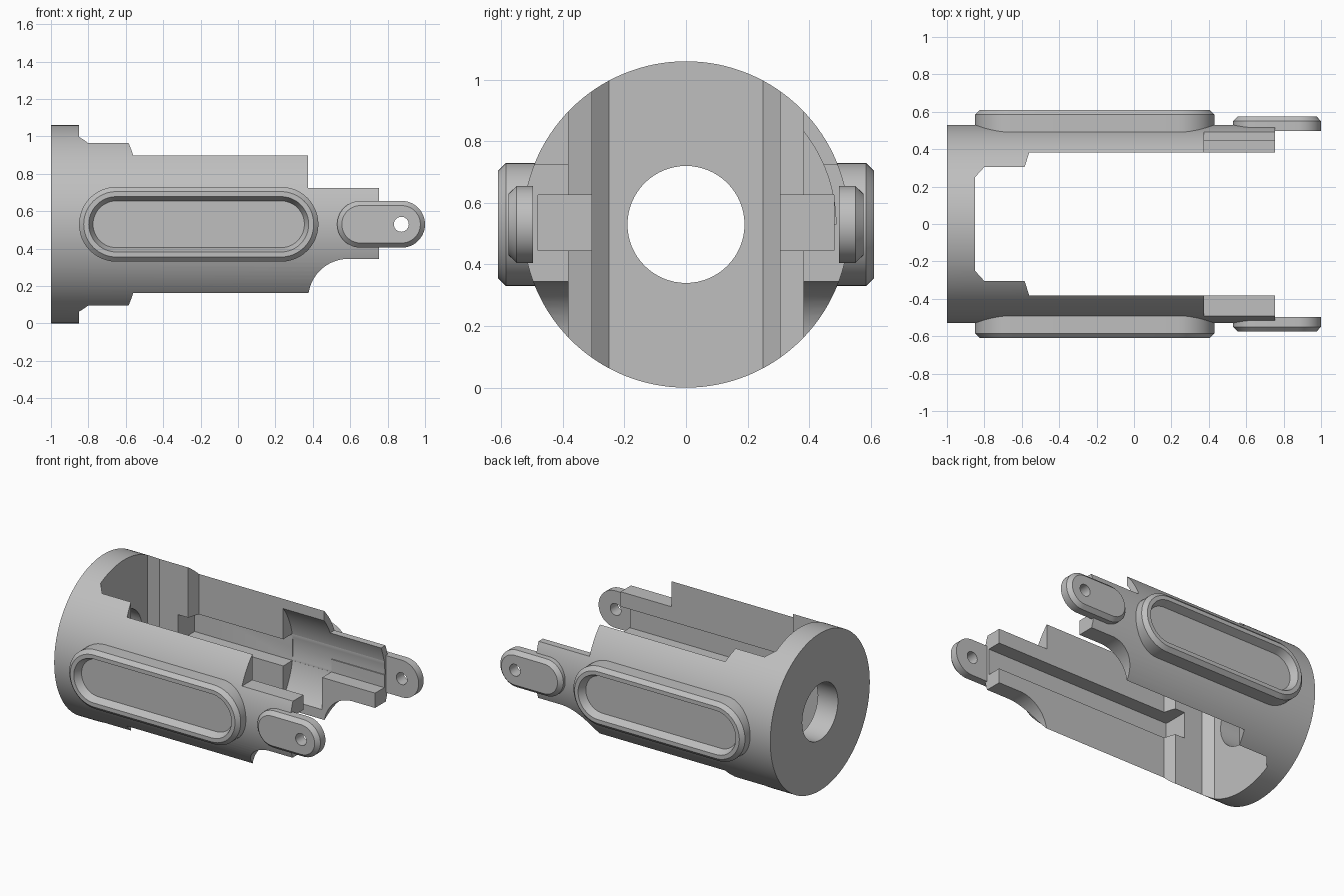
import bpy, bmesh
from math import sin, cos, pi, radians, sqrt

if "Cube" in bpy.data.objects:
    bpy.data.objects.remove(bpy.data.objects["Cube"], do_unlink=True)

MID = 0.53      # axis height and body radius
END = 0.755     # tip of the arms

metal = bpy.data.materials.new("plain_grey")
metal.use_nodes = True
GREY = (0.52, 0.52, 0.52, 1)
metal.diffuse_color = GREY
metal.node_tree.nodes["Principled BSDF"].inputs["Base Color"].default_value = GREY

PLACE = {"X": lambda u, v, w: (w, u, v),
         "Y": lambda u, v, w: (u, w, v),
         "Z": lambda u, v, w: (u, v, w)}


def loft(name, axis, rings):
    """Skin a stack of (outline, offset along axis) rings and cap both ends."""
    bm = bmesh.new()
    loops = [[bm.verts.new(PLACE[axis](u, v, w)) for u, v in pts] for pts, w in rings]
    for a, b in zip(loops, loops[1:]):
        for i in range(len(a)):
            j = (i + 1) % len(a)
            bm.faces.new((a[i], a[j], b[j], b[i]))
    bm.faces.new(loops[0])
    bm.faces.new(loops[-1])
    bmesh.ops.recalc_face_normals(bm, faces=bm.faces)
    mesh = bpy.data.meshes.new(name)
    bm.to_mesh(mesh)
    bm.free()
    mesh.materials.append(metal)
    obj = bpy.data.objects.new(name, mesh)
    bpy.context.collection.objects.link(obj)
    return obj


def prism(name, axis, pts, lo, hi):
    return loft(name, axis, [(pts, lo), (pts, hi)])


def arc(cu, cv, r, start, stop, n):
    return [(cu + r * cos(start + (stop - start) * i / n),
             cv + r * sin(start + (stop - start) * i / n)) for i in range(n + 1)]


def circle(cu, cv, r, n):
    return arc(cu, cv, r, 0, 2 * pi, n)[:-1]


def stadium(x0, x1, r, inset):
    """Rounded slot outline spanning x0..x1, shrunk by inset."""
    q = r - inset
    return arc(x1 - r, MID, q, -pi / 2, pi / 2, 24) + arc(x0 + r, MID, q, pi / 2, 1.5 * pi, 24)


def rect(u0, u1, v0, v1):
    return [(u0, v0), (u1, v0), (u1, v1), (u0, v1)]


def cut(obj, cutter):
    mod = obj.modifiers.new("cut", "BOOLEAN")
    mod.operation = "DIFFERENCE"
    mod.solver = "EXACT"
    mod.object = cutter
    cutter.hide_render = True
    bpy.context.view_layer.objects.active = obj
    bpy.ops.object.modifier_apply(modifier=mod.name)
    bpy.data.objects.remove(cutter, do_unlink=True)


def smooth(obj):
    bpy.ops.object.select_all(action="DESELECT")
    obj.select_set(True)
    bpy.context.view_layer.objects.active = obj
    bpy.ops.object.shade_smooth_by_angle(angle=radians(20))


# Round body lying along x
body = prism("forked_body", "X", circle(0, MID, MID, 128), -1, END)

# Stepped slot that leaves the end disc and two arms
half = [(-0.85, 0.25), (-0.8, 0.305), (-0.585, 0.305), (-0.56, 0.382), (1.2, 0.382)]
slot = half + [(x, -y) for x, y in reversed(half)]
cut(body, prism("slot_cutter", "Z", slot, -0.2, 1.3))

# Axle hole through the disc
cut(body, prism("hole_cutter", "X", circle(0, MID, 0.19, 64), -1.2, -0.7))

# Guide grooves inside both arms
cut(body, prism("groove_cutter", "X", rect(-0.48, 0.48, 0.445, 0.625), -0.66, 1.2))

# Curved relief inside the back arm: full height first, then upper half to the tip
BORE = 0.487
full = arc(0, MID, BORE, -pi / 3.2, pi / 3.2, 40)
upper = [(0.2, MID)] + arc(0, MID, BORE, 0, pi / 3.2, 20)
cut(body, prism("relief_cutter", "X", full, 0.07, 0.36))
cut(body, prism("upper_relief_cutter", "X", upper, 0.07, 1.2))

# Narrowed arm tips: square step above, rounded sweep below
cut(body, prism("step_cutter", "Y", rect(0.375, 1.2, 0.725, 1.3), -1, 1))
sweep = arc(0.59, 0.13, 0.215, pi, pi / 2, 24) + [(1.2, 0.345), (1.2, -0.2), (0.375, -0.2)]
cut(body, prism("sweep_cutter", "Y", sweep, -1, 1))
smooth(body)

for side, label in ((-1, "front"), (1, "back")):
    # Raised frame with a sunken panel
    profile = [(0, 0.491), (0, 0.585), (0.025, 0.61), (0.052, 0.61), (0.075, 0.56)]
    panel = loft(label + "_panel", "Y",
                 [(stadium(-0.85, 0.43, 0.2, i), side * y) for i, y in profile])
    smooth(panel)

    # Chamfered lug with a pin hole
    profile = [(0, 0.497), (0, 0.55), (0.025, 0.576)]
    lug = loft(label + "_lug", "Y",
               [(stadium(0.53, 1.0, 0.125, i), side * y) for i, y in profile])
    cut(lug, prism("pin_cutter", "Y", circle(0.873, MID, 0.04, 32), -1, 1))
    smooth(lug)
